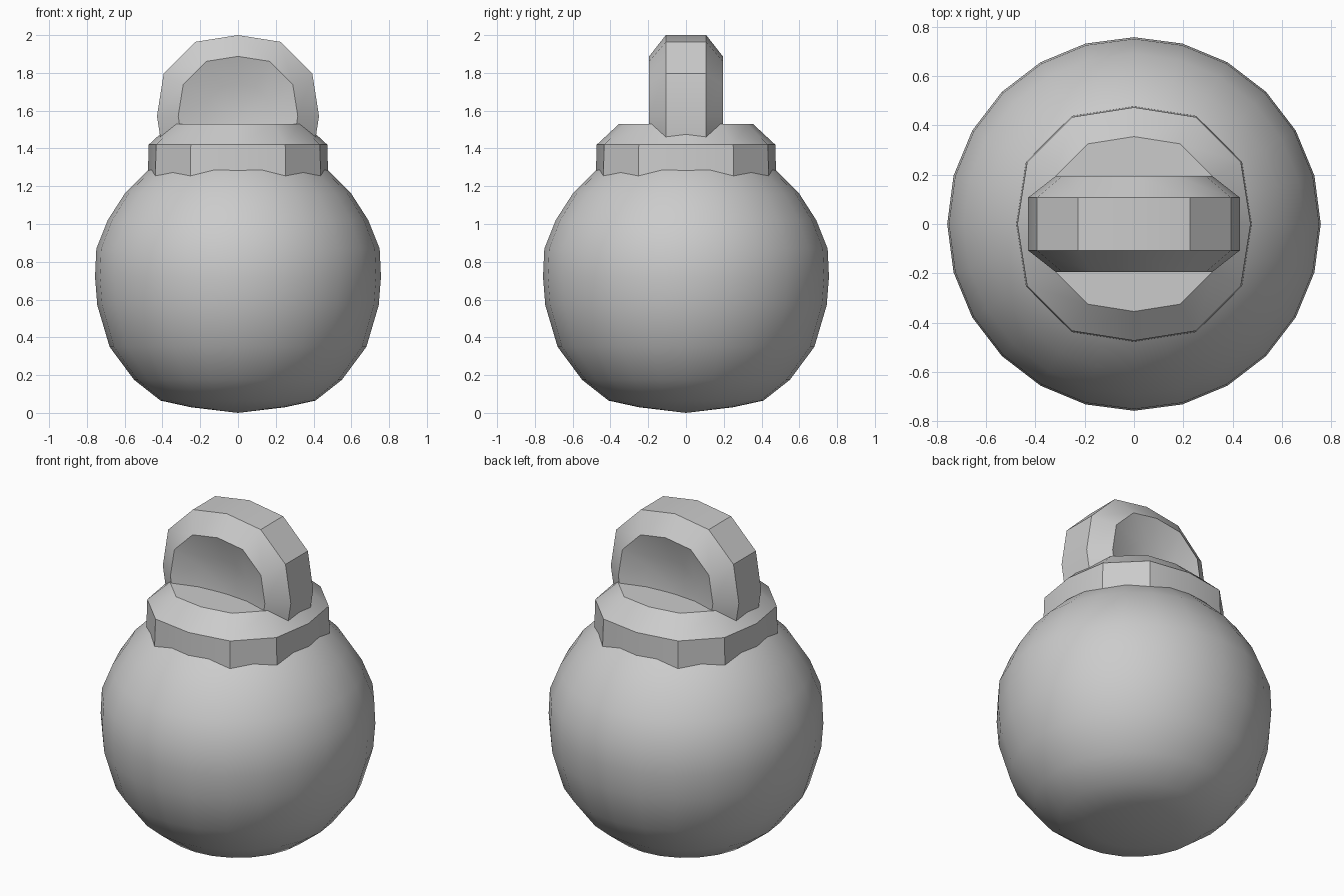
import bpy, bmesh, math
from mathutils import Matrix

cube = bpy.data.objects.get("Cube")
if cube:
    bpy.data.objects.remove(cube, do_unlink=True)

grey = bpy.data.materials.new("plain_grey")
grey.use_nodes = True
grey.diffuse_color = (0.6, 0.6, 0.6, 1)
grey.node_tree.nodes["Principled BSDF"].inputs["Base Color"].default_value = (0.6, 0.6, 0.6, 1)


def turned(name, profile, sides, axis_pinch=1.0, matrix=Matrix(), angle=36):
    """Turn (radius, height) points round z; zero radius makes a pole.
    axis_pinch pulls in the corners that lie on the x and y axes."""
    bm = bmesh.new()
    rings = []
    for radius, z in profile:
        if radius == 0:
            rings.append([bm.verts.new((0, 0, z))] * sides)
            continue
        ring = []
        for i in range(sides):
            r = radius * (axis_pinch if i % (sides // 4) == 0 else 1)
            a = math.tau * i / sides
            ring.append(bm.verts.new((r * math.cos(a), r * math.sin(a), z)))
        rings.append(ring)
    for low, high in zip(rings, rings[1:]):
        for i in range(sides):
            j = (i + 1) % sides
            corners = dict.fromkeys((low[i], low[j], high[j], high[i]))
            bm.faces.new(list(corners))
    bmesh.ops.recalc_face_normals(bm, faces=bm.faces)
    bm.transform(matrix)
    mesh = bpy.data.meshes.new(name)
    bm.to_mesh(mesh)
    bm.free()
    mesh.materials.append(grey)
    obj = bpy.data.objects.new(name, mesh)
    bpy.context.collection.objects.link(obj)
    bpy.ops.object.select_all(action='DESELECT')
    obj.select_set(True)
    bpy.context.view_layer.objects.active = obj
    bpy.ops.object.shade_smooth_by_angle(angle=math.radians(angle))
    return obj


# Round body with a flattened bottom
turned("bauble_body", [
    (0, 0), (0.25, 0.03), (0.41, 0.065), (0.55, 0.175), (0.68, 0.35),
    (0.745, 0.57), (0.757, 0.72), (0.75, 0.87), (0.69, 1.02),
    (0.6, 1.16), (0.47, 1.29), (0.28, 1.4), (0, 1.45)], 24)

# Cap with a sloped shoulder
turned("cap", [(0, 1.17), (0.508, 1.17), (0.5, 1.42), (0.375, 1.53), (0, 1.53)],
       12, axis_pinch=0.945)

# Upright hanging loop with bevelled rims and shallow dished sides
side = [(0, 0.135), (0.18, 0.15), (0.335, 0.195), (0.454, 0.107)]
loop = side + [(r, -y) for r, y in reversed(side)]
turned("hanging_loop", loop, 12, axis_pinch=0.945,
       matrix=Matrix.Translation((0, 0, 1.571)) @ Matrix.Rotation(math.pi / 2, 4, 'X'))
